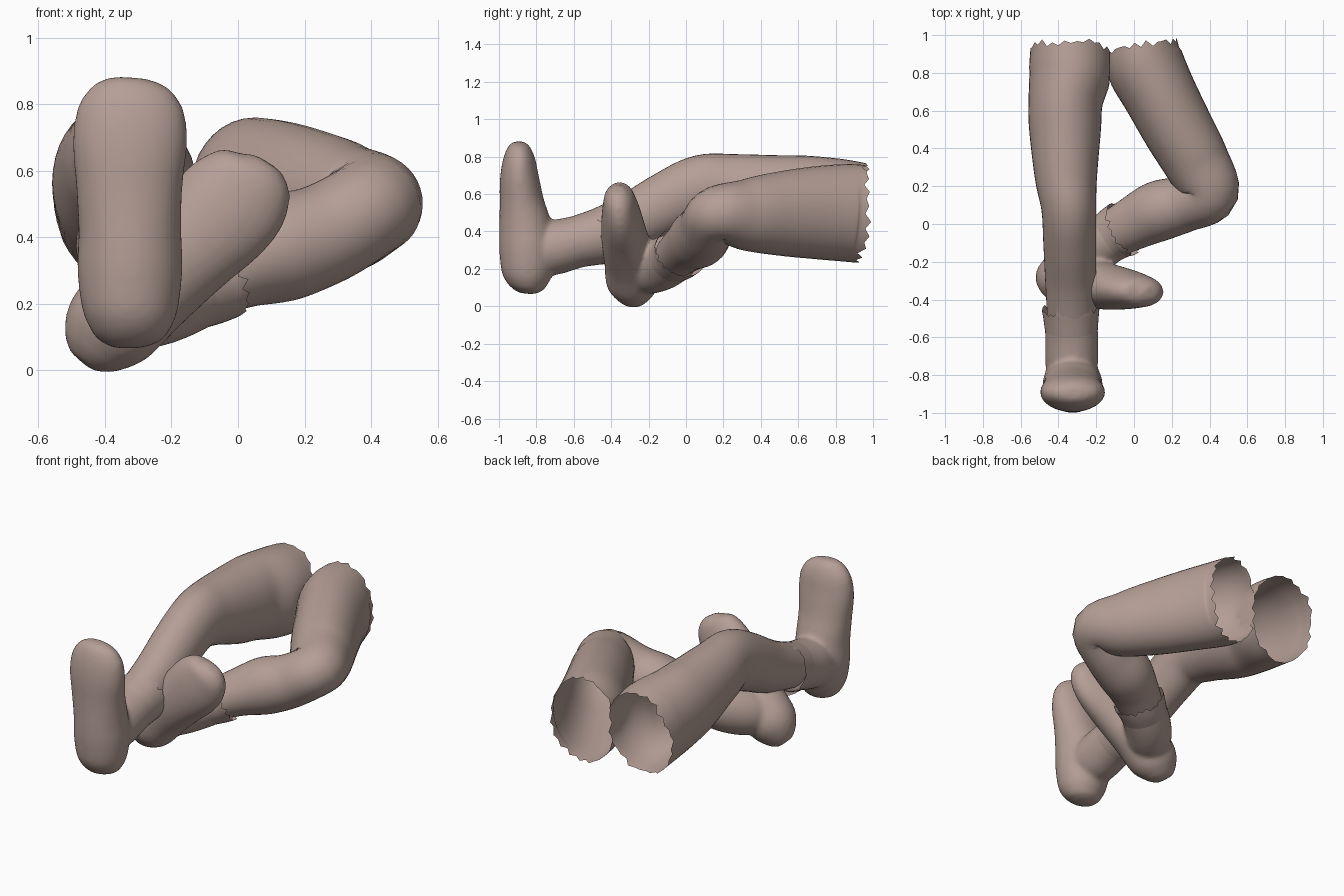
import bpy, bmesh, math, random
from mathutils import Vector

random.seed(4)
cube = bpy.data.objects.get("Cube")
if cube:
    bpy.data.objects.remove(cube, do_unlink=True)

mat = bpy.data.materials.new("dusty pink clay")
mat.use_nodes = True
colour = (0.46, 0.345, 0.305, 1)
mat.diffuse_color = colour
mat.node_tree.nodes["Principled BSDF"].inputs["Base Color"].default_value = colour

SIDES = 40
SEAM = -0.13    # x of the seam where the thighs meet


def spline(keys, steps):
    """Catmull-Rom through (x, y, z, half width, half depth) sections."""
    pts = [keys[0]] + keys + [keys[-1]]
    out = []
    for p0, p1, p2, p3 in zip(pts, pts[1:], pts[2:], pts[3:]):
        for s in range(steps):
            t = s / steps
            out.append([b + 0.5 * t * (c - a + t * (2*a - 5*b + 4*c - d + t * (3*(b - c) + d - a)))
                        for a, b, c, d in zip(p0, p1, p2, p3)])
    return out + [list(keys[-1])]


def loft(bm, keys, up=(0, 0, 1), capped=False, jag=0.0, steps=6):
    """Skin oval rings along a path; jag tears the first rim."""
    secs = spline(keys, steps)
    centres = [Vector(s[:3]) for s in secs]
    rings = []
    for i, s in enumerate(secs):
        t = (centres[min(i + 1, len(secs) - 1)] - centres[max(i - 1, 0)]).normalized()
        side = Vector(up).cross(t).normalized()
        top = t.cross(side)
        ring = []
        for j in range(SIDES):
            a = math.tau * j / SIDES
            p = centres[i] + side * math.cos(a) * s[3] + top * math.sin(a) * s[4]
            if i == 0 and jag:
                p -= t * jag * ((j % 2) * 0.7 + random.uniform(-0.5, 0.5))
            ring.append(bm.verts.new(p))
        rings.append(ring)
    for r, q in zip(rings, rings[1:]):
        for j in range(SIDES):
            k = (j + 1) % SIDES
            bm.faces.new((r[j], r[k], q[k], q[j]))
    if capped:
        bm.faces.new(rings[0][::-1])
        bm.faces.new(rings[-1])


def finish(name, bm):
    mesh = bpy.data.meshes.new(name)
    bm.to_mesh(mesh)
    bm.free()
    mesh.materials.append(mat)
    mesh.shade_smooth()
    ob = bpy.data.objects.new(name, mesh)
    bpy.context.collection.objects.link(ob)
    return ob


def shell(name, keys, jag, seam_side=0):
    """Open tube; seam_side presses its upper thigh flat against the seam."""
    bm = bmesh.new()
    loft(bm, keys, jag=jag)
    for v in bm.verts:
        if v.co.y > 0.5 and (v.co.x - SEAM) * seam_side < 0:
            v.co.x = SEAM
    return finish(name, bm)


def boot(name, foot, shaft):
    """Foot and ankle fused into one soft solid."""
    bm = bmesh.new()
    loft(bm, foot, up=(0, 1, 0), capped=True)
    loft(bm, shaft, capped=True)
    ob = finish(name, bm)
    fuse = ob.modifiers.new("fuse", 'REMESH')
    fuse.mode = 'VOXEL'
    fuse.voxel_size = 0.012
    fuse.use_smooth_shade = True
    soft = ob.modifiers.new("soften", 'SMOOTH')
    soft.factor = 0.5
    soft.iterations = 12


# Straight leg, open and torn at the hip
shell("right_leg", [
    (-.335, .91, .51, .215, .26), (-.338, .8, .53, .218, .26),
    (-.362, .65, .555, .197, .25),
    (-.365, .5, .575, .19, .235), (-.36, .25, .62, .165, .195),
    (-.345, .08, .63, .145, .178), (-.34, -.1, .555, .14, .165),
    (-.335, -.3, .45, .135, .15), (-.33, -.52, .37, .128, .128)], 0.03, -1)

# Bent leg, knee turned outward and shin crossing under
shell("left_leg", [
    (.04, .925, .495, .195, .262), (.06, .84, .5, .207, .26),
    (.14, .68, .5, .195, .247), (.235, .5, .495, .187, .225),
    (.33, .33, .49, .175, .195), (.4, .17, .495, .155, .15),
    (.27, .108, .415, .15, .152), (.13, .068, .365, .16, .16),
    (0, .005, .315, .142, .132), (-.13, -.065, .255, .122, .11)], 0.03, 1)

# Boots, soles toward the front
boot("right_boot", [
    (-.328, -.855, .068, .04, .035), (-.328, -.853, .085, .085, .075),
    (-.327, -.85, .115, .115, .105), (-.325, -.848, .18, .143, .137),
    (-.325, -.848, .3, .158, .15),
    (-.325, -.858, .42, .155, .142), (-.327, -.877, .55, .16, .12),
    (-.325, -.89, .68, .172, .105), (-.322, -.892, .78, .162, .088),
    (-.319, -.893, .84, .128, .066), (-.317, -.893, .868, .088, .045),
    (-.316, -.893, .88, .045, .025)],
    [(-.335, -.5, .365, .14, .14), (-.33, -.6, .34, .14, .14),
     (-.33, -.72, .31, .14, .145), (-.33, -.84, .28, .13, .12)])

boot("left_boot", [
    (-.472, -.285, .028, .045, .045), (-.445, -.283, .06, .1, .09),
    (-.385, -.285, .13, .145, .14), (-.28, -.3, .24, .15, .137),
    (-.16, -.328, .36, .157, .125), (-.05, -.345, .47, .17, .108),
    (.02, -.355, .54, .157, .09), (.065, -.362, .588, .118, .073),
    (.09, -.365, .625, .045, .035)],
    [(-.1, -.05, .27, .135, .13), (-.2, -.12, .23, .135, .14),
     (-.28, -.2, .2, .13, .135), (-.33, -.26, .19, .11, .11)])

# Ragged cuffs over the boot tops
shell("right_cuff", [
    (-.335, -.455, .375, .152, .152), (-.333, -.51, .362, .145, .145),
    (-.33, -.6, .34, .136, .136)], 0.025)
shell("left_cuff", [
    (-.065, -.03, .285, .15, .14), (-.1, -.05, .268, .142, .136),
    (-.18, -.105, .235, .128, .126)], 0.02)
